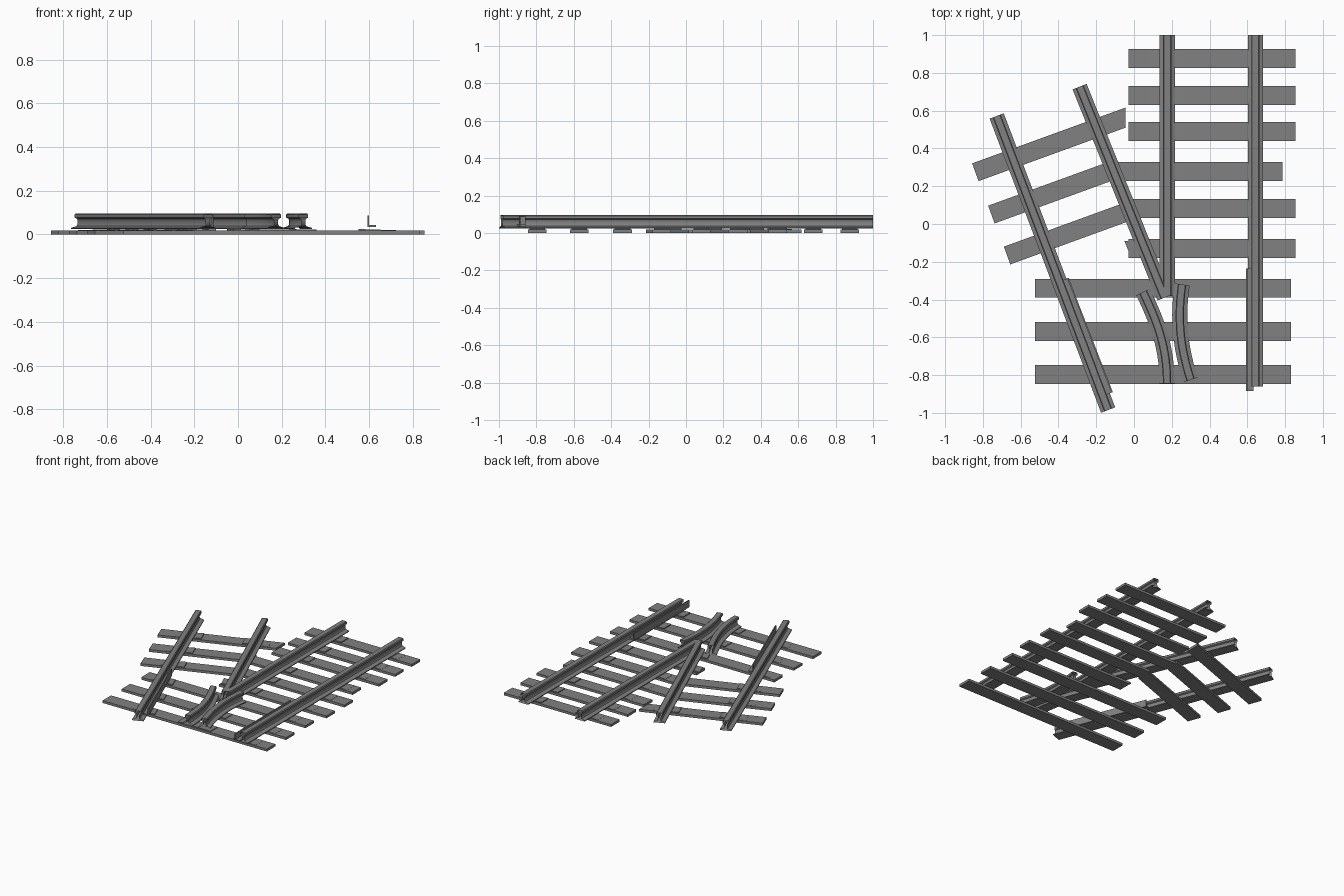
import bpy
import bmesh
from mathutils import Vector
from mathutils.geometry import interpolate_bezier

cube = bpy.data.objects.get("Cube")
if cube:
    bpy.data.objects.remove(cube, do_unlink=True)

grey = bpy.data.materials.new("weathered grey")
grey.use_nodes = True
colour = (0.22, 0.22, 0.22, 1)
grey.diffuse_color = colour
grey.node_tree.nodes["Principled BSDF"].inputs["Base Color"].default_value = colour

TIE_TOP = 0.018
TIE_HALF = 0.05


def make_object(name, bm, smooth=False):
    bmesh.ops.recalc_face_normals(bm, faces=bm.faces)
    mesh = bpy.data.meshes.new(name)
    bm.to_mesh(mesh)
    bm.free()
    mesh.materials.append(grey)
    obj = bpy.data.objects.new(name, mesh)
    bpy.context.collection.objects.link(obj)
    if smooth:
        bpy.ops.object.select_all(action="DESELECT")
        obj.select_set(True)
        bpy.context.view_layer.objects.active = obj
        bpy.ops.object.shade_smooth_by_angle(angle=0.6)
    return obj


def sweep(name, path, profile, capped=False):
    """Carry a closed (sideways, height) section along a flat path."""
    bm = bmesh.new()
    path = [Vector(p[:2]) for p in path]
    rings = []
    for i, p in enumerate(path):
        t = (path[min(i + 1, len(path) - 1)] - path[max(i - 1, 0)]).normalized()
        side = Vector((-t.y, t.x))
        rings.append([bm.verts.new((*(p + side * u), z)) for u, z in profile])
    n = len(profile)
    for a, b in zip(rings, rings[1:]):
        for k in range(n):
            bm.faces.new((a[k], a[(k + 1) % n], b[(k + 1) % n], b[k]))
    if capped:
        bm.faces.new(rings[0])
        bm.faces.new(rings[-1])
    return make_object(name, bm, True)


def prism(name, corners, bottom, tops):
    """Solid on four plan corners, each with its own top height."""
    bm = bmesh.new()
    low = [bm.verts.new((c[0], c[1], bottom)) for c in corners]
    high = [bm.verts.new((c[0], c[1], z)) for c, z in zip(corners, tops)]
    bm.faces.new(low)
    bm.faces.new(high)
    for k in range(4):
        j = (k + 1) % 4
        bm.faces.new((low[k], low[j], high[j], high[k]))
    return make_object(name, bm)


# Rail section: foot, web and head, mirrored about its middle
half = [(0.040, 0.024), (0.040, 0.030), (0.014, 0.038), (0.009, 0.046),
        (0.009, 0.066), (0.012, 0.072), (0.022, 0.077), (0.022, 0.091),
        (0.017, 0.096)]
rail_profile = half + [(-u, z) for u, z in reversed(half)]

# Running rails, listed from the far end to the near end
rails = {
    "straight_outer_rail": ((0.643, 1.0), (0.643, -0.86)),
    "straight_inner_rail": ((0.176, 1.0), (0.176, -0.38)),
    "branch_outer_rail": ((-0.727, 0.572), (-0.137, -0.985)),
    "branch_inner_rail": ((-0.288, 0.727), (0.162, -0.39)),
}
for name, path in rails.items():
    sweep(name, path, rail_profile)

# Curved wing rails beside the crossing nose
wings = {
    "left_wing_rail": ((0.048, -0.36), (0.13, -0.53), (0.175, -0.66), (0.175, -0.845)),
    "right_wing_rail": ((0.255, -0.32), (0.228, -0.5), (0.245, -0.66), (0.30, -0.825)),
}
for name, pts in wings.items():
    curve = interpolate_bezier(*[Vector((*p, 0)) for p in pts], 14)
    sweep(name, curve, rail_profile)

# Check rails: angle sections set against the inner side of the outer rails
angle_profile = [(0.0, 0.035), (0.0, 0.087), (-0.008, 0.087), (-0.008, 0.044),
                 (-0.04, 0.044), (-0.04, 0.035)]
sweep("straight_check_rail", ((0.592, -0.885), (0.592, -0.235)), angle_profile, True)
mirrored = [(-u, z) for u, z in angle_profile]
sweep("branch_check_rail", ((-0.112, -0.89), (-0.346, -0.285)), mirrored, True)

# Straight ties: left end, right end, position along the track
straight_ties = [
    (-0.03, 0.855, 0.876), (-0.03, 0.855, 0.68), (-0.03, 0.855, 0.49),
    (-0.09, 0.785, 0.278), (-0.03, 0.855, 0.082), (-0.03, 0.855, -0.13),
    (-0.525, 0.83, -0.34), (-0.525, 0.83, -0.57), (-0.525, 0.83, -0.796),
]
# Branch ties: square left end, right end trimmed parallel to the straight track
branch_ties = [
    ((-0.84, 0.274), (-0.045, 0.563)),
    ((-0.755, 0.05), (-0.09, 0.292)),
    ((-0.672, -0.167), (-0.03, 0.067)),
]
tie_lines = []
for x0, x1, y in straight_ties:
    a, b, h = Vector((x0, y)), Vector((x1, y)), Vector((0, TIE_HALF))
    prism("straight_tie", (a - h, b - h, b + h, a + h), 0, [TIE_TOP] * 4)
    tie_lines.append((a, b))
for p, q in branch_ties:
    a, b = Vector(p), Vector(q)
    d = (b - a).normalized()
    h = Vector((-d.y, d.x)) * TIE_HALF
    trim = Vector((0, TIE_HALF / d.x))
    prism("branch_tie", (a - h, b - trim, b + trim, a + h), 0, [TIE_TOP] * 4)
    tie_lines.append((a, b))


# Wedge shaped tie plates wherever a running rail crosses a tie
def cross(a, b):
    return a.x * b.y - a.y * b.x


for name, (p, q) in rails.items():
    p, q = Vector(p), Vector(q)
    r = q - p
    inner = 1 if name in ("straight_inner_rail", "branch_outer_rail") else -1
    for a, b in tie_lines:
        s = b - a
        along_rail = cross(a - p, s) / cross(r, s)
        along_tie = cross(a - p, r) / cross(r, s)
        if not (0.02 < along_rail < 0.97 and 0.08 < along_tie < 0.93):
            continue
        c = p + r * along_rail
        u = s.normalized() * 0.092 * inner
        v = r.normalized() * 0.042
        prism("tie_plate", (c + u - v, c + u + v, c - u + v, c - u - v),
              TIE_TOP - 0.004,
              (TIE_TOP + 0.007, TIE_TOP + 0.007, TIE_TOP + 0.001, TIE_TOP + 0.001))

# Flat plates under the wing rails
for x0, x1, y in ((0.05, 0.325, -0.57), (0.09, 0.36, -0.796)):
    corners = ((x0, y - 0.042), (x1, y - 0.042), (x1, y + 0.042), (x0, y + 0.042))
    prism("wing_plate", corners, TIE_TOP - 0.004, [TIE_TOP + 0.005] * 4)
